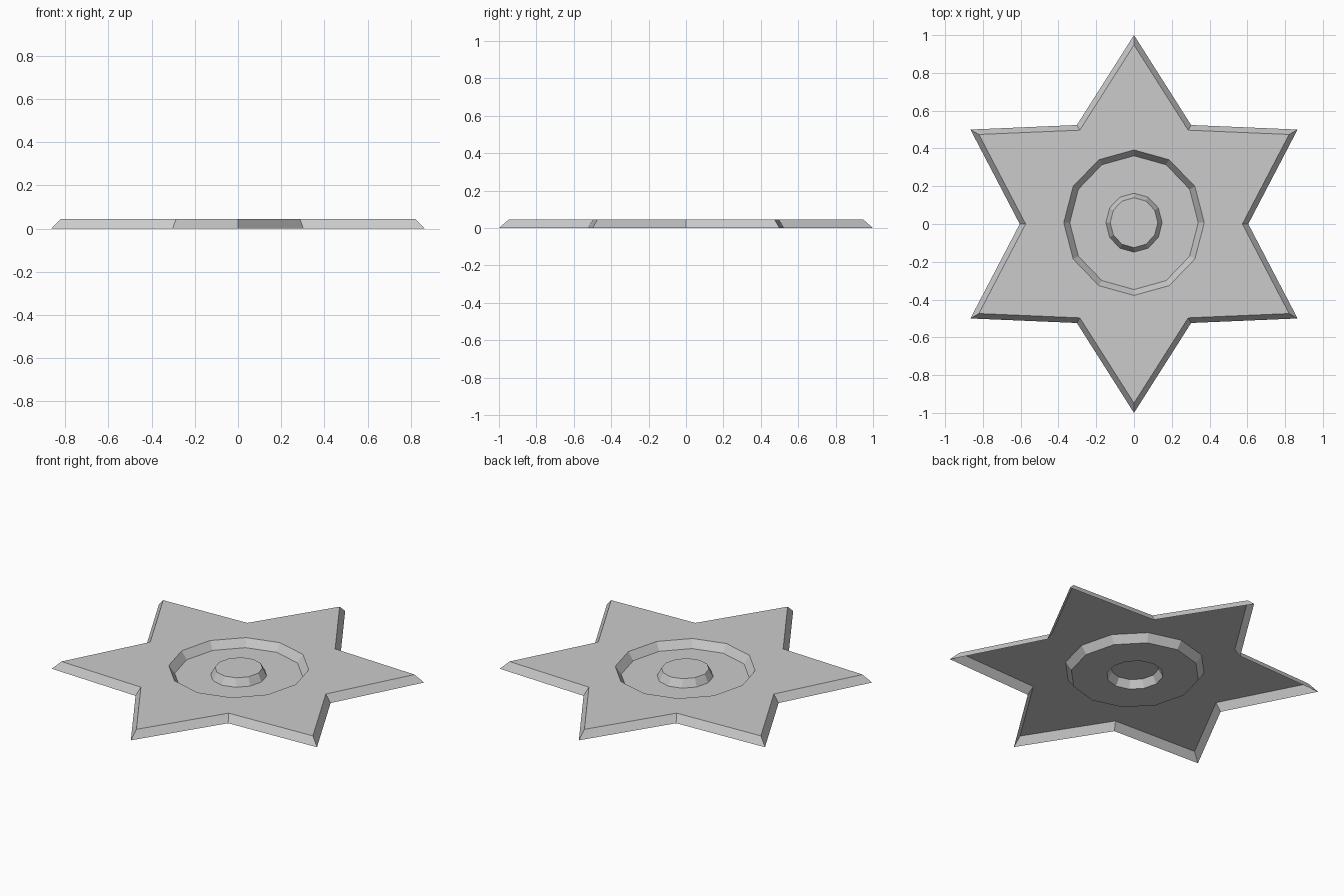
import bpy
import bmesh
from math import cos, sin, radians

cube = bpy.data.objects.get("Cube")
if cube:
    bpy.data.objects.remove(cube, do_unlink=True)

HEIGHT = 0.045
SIDES = 12

grey = bpy.data.materials.new("light_grey")
grey.use_nodes = True
colour = (0.6, 0.6, 0.6, 1)
grey.diffuse_color = colour
grey.node_tree.nodes["Principled BSDF"].inputs["Base Color"].default_value = colour


def loop(rx, ry, z, y=0.0):
    """Twelve-sided outline, slightly oval if rx and ry differ."""
    angles = [radians(360 / SIDES * i) for i in range(SIDES)]
    return [(rx * cos(a), y + ry * sin(a), z) for a in angles]


def star(scale, z):
    """Six-pointed outline with tips along y."""
    points = []
    for i in range(SIDES):
        r = scale * (1.0 if i % 2 else 0.605)
        a = radians(360 / SIDES * i)
        points.append((r * cos(a), r * sin(a), z))
    return points


def shell(name, loops, capped=False):
    """Open sheet joining outlines from the outside inwards."""
    bm = bmesh.new()
    rings = [[bm.verts.new(p) for p in pts] for pts in loops]
    for outer, inner in zip(rings, rings[1:]):
        for i in range(SIDES):
            j = (i + 1) % SIDES
            bm.faces.new((outer[i], outer[j], inner[j], inner[i]))
    if capped:
        bm.faces.new(rings[-1])
    mesh = bpy.data.meshes.new(name)
    bm.to_mesh(mesh)
    bm.free()
    mesh.materials.append(grey)
    obj = bpy.data.objects.new(name, mesh)
    bpy.context.collection.objects.link(obj)
    return obj


# Six tips fall on the odd steps at 30, 90, 150 degrees and so on
star_base = star(1.0, 0)
star_top = star(0.948, HEIGHT)
groove_rim = loop(0.372, 0.385, HEIGHT, 0.007)
groove_floor = loop(0.340, 0.354, 0, 0.007)
boss_base = loop(0.149, 0.156, 0, 0.007)
boss_top = loop(0.126, 0.132, HEIGHT, 0.007)

# Star with sloping edges, sunken ring and raised centre
shell("star_plate", [star_base, star_top, groove_rim])
shell("ring_groove", [groove_rim, groove_floor, boss_base])
shell("centre_boss", [boss_base, boss_top], capped=True)
